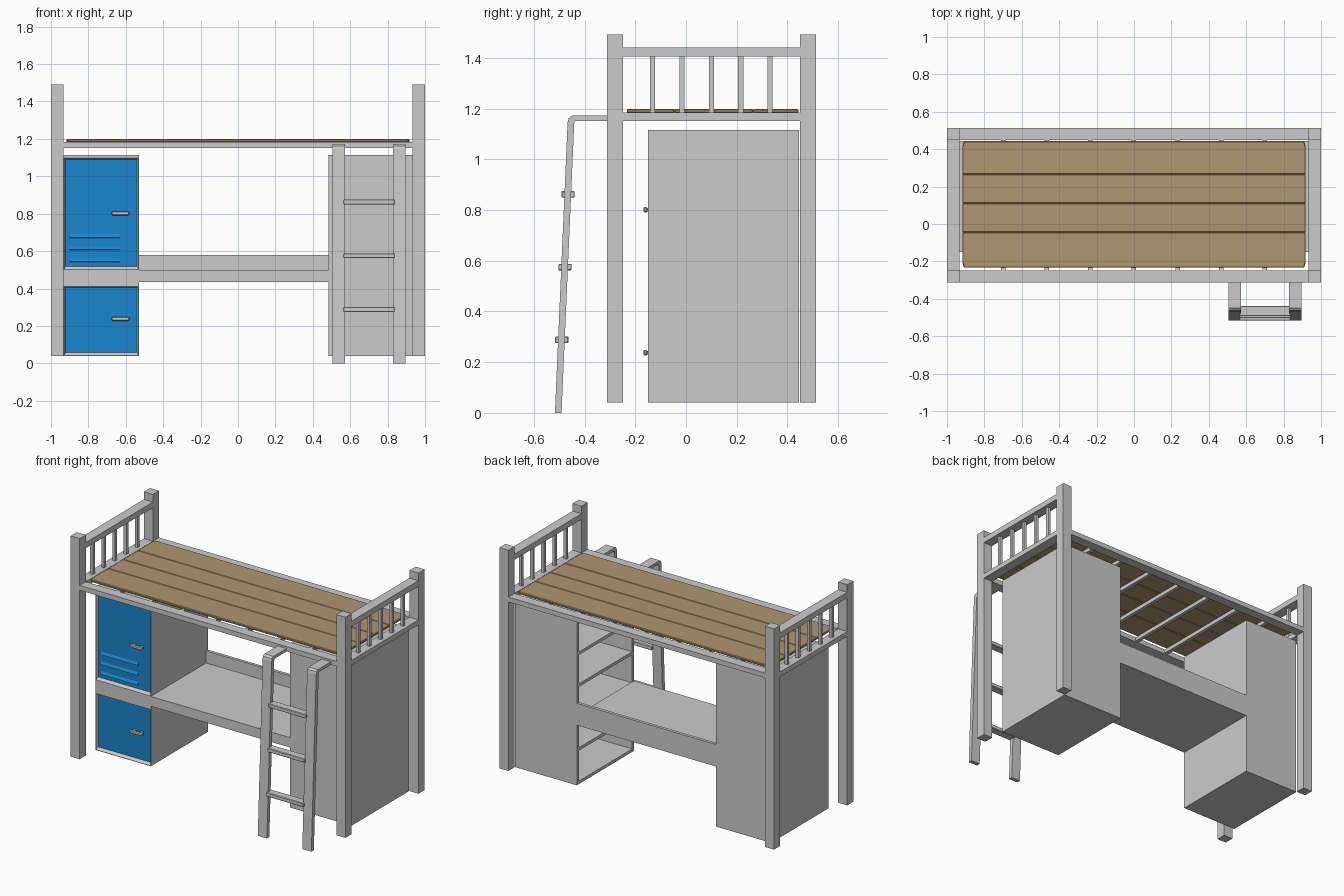
import bpy, bmesh

if "Cube" in bpy.data.objects:
    bpy.data.objects.remove(bpy.data.objects["Cube"])


def finish(name, bm, mats=()):
    bmesh.ops.recalc_face_normals(bm, faces=bm.faces[:])
    me = bpy.data.meshes.new(name)
    bm.to_mesh(me)
    bm.free()
    ob = bpy.data.objects.new(name, me)
    bpy.context.collection.objects.link(ob)
    for m in mats:
        me.materials.append(m)
    return ob


def prism(name, pts, axis, lo, hi, mats=()):
    """Extrude a 2D outline along x (pts are y,z) or z (pts are x,y)."""
    bm = bmesh.new()
    place = (lambda a, b: (lo, a, b)) if axis == 'x' else (lambda a, b: (a, b, lo))
    face = bm.faces.new([bm.verts.new(place(a, b)) for a, b in pts])
    ext = bmesh.ops.extrude_face_region(bm, geom=[face])
    d = (hi - lo, 0, 0) if axis == 'x' else (0, 0, hi - lo)
    bmesh.ops.translate(bm, vec=d, verts=[v for v in ext['geom'] if isinstance(v, bmesh.types.BMVert)])
    return finish(name, bm, mats)


def box(name, x0, x1, y0, y1, z0, z1, mats=()):
    return prism(name, [(x0, y0), (x1, y0), (x1, y1), (x0, y1)], 'z', z0, z1, mats)


def bevel(ob, w, seg=1):
    m = ob.modifiers.new("Bevel", 'BEVEL')
    m.width, m.segments = w, seg
    return ob


def material(name, col):
    m = bpy.data.materials.new(name)
    m.diffuse_color = col
    m.use_nodes = True
    m.node_tree.nodes["Principled BSDF"].inputs["Base Color"].default_value = m.diffuse_color
    return m


grey = material("grey", (0.7, 0.7, 0.7, 1))
blue = material("blue", (0.01, 0.24, 0.61, 1))
wood = material("wood", (0.43, 0.31, 0.17, 1))

# Posts, end rails, head rails and balusters at both ends
YF, YB = (-0.312, -0.248), (0.449, 0.513)
for side, (x0, x1) in (("left", (-1, -0.934)), ("right", (0.934, 1))):
    for pos, (y0, y1) in (("front", YF), ("back", YB)):
        box(f"{side}_{pos}_post", x0, x1, y0, y1, 0.04, 1.492)
    box(f"{side}_end_rail", x0, x1, YF[1], YB[0], 1.152, 1.184)
    box(f"{side}_head_rail", x0, x1, YF[1], YB[0], 1.405, 1.442)
    xc = (x0 + x1) / 2
    for i in range(5):
        y = -0.132 + 0.116 * i
        box(f"{side}_baluster_{i}", xc - .01, xc + .01, y - .01, y + .01, 1.184, 1.405)

# Long bed rails and cross bars
for pos, (y0, y1) in (("front", YF), ("back", YB)):
    box(f"{pos}_bed_rail", -0.934, 0.934, y0, y1, 1.152, 1.184)
for i in range(7):
    x = -0.7 + i * 0.2333
    box(f"cross_bar_{i}", x - .012, x + .012, YF[1], YB[0], 1.158, 1.183)

# Wooden bed boards, outer corners clipped
ys = [-0.233, -0.045, 0.11, 0.265, 0.443]
for i in range(4):
    a, b = ys[i], ys[i + 1]
    ca = 0.03 if i == 0 else 0.0
    cb = 0.03 if i == 3 else 0.0
    half = [(0.918, a + ca)] if not ca else [(0.91, a), (0.918, a + ca)]
    half += [(0.918, b)] if not cb else [(0.918, b - cb), (0.91, b)]
    pts = half + [(-x, y) for x, y in reversed(half)]
    bevel(prism(f"bed_board_{i}", pts, 'z', 1.183, 1.199, [wood]), 0.004)

# Left locker: closed box whose two doors are inset into the front
CY0, CY1, CZ0, CZ1 = -0.15, 0.445, 0.04, 1.115
bm = bmesh.new()
bmesh.ops.create_cube(bm, size=1)
for v in bm.verts:
    v.co = (-0.731 + v.co.x * 0.402, (CY0 + CY1) / 2 + v.co.y * (CY1 - CY0),
            (CZ0 + CZ1) / 2 + v.co.z * (CZ1 - CZ0))
for z in (0.415, 0.5, 1.1):
    bmesh.ops.bisect_plane(bm, geom=bm.verts[:] + bm.edges[:] + bm.faces[:],
                           plane_co=(0, 0, z), plane_no=(0, 0, 1))
bm.normal_update()
doors = [f for f in bm.faces if f.normal.y < -0.9 and
         (f.calc_center_median().z < 0.41 or 0.51 < f.calc_center_median().z < 1.09)]
for f in doors:
    bmesh.ops.inset_region(bm, faces=[f], thickness=0.004)
    bmesh.ops.inset_region(bm, faces=[f], thickness=0.009, depth=-0.015)
    low = min(v.co.z for v in f.verts)
    for v in f.verts:
        if v.co.z < low + 0.001:
            v.co.z += 0.008
    f.material_index = 1
finish("locker", bm, [grey, blue])

# Door vents (downward-facing louvres) and handles
DY = CY0 + 0.015
for i, z in enumerate((0.682, 0.617, 0.553)):
    prism(f"door_vent_{i}", [(DY + .002, z + .012), (DY - .01, z - .008),
                             (DY + .002, z - .012)], 'x', -0.9, -0.63, [blue])
for n, z in (("upper", 0.802), ("lower", 0.238)):
    bevel(box(f"{n}_door_handle", -0.675, -0.58, -0.168, -0.152, z - .011, z + .011), 0.005)
    for k, x in enumerate((-0.655, -0.6)):
        box(f"{n}_handle_stem_{k}", x - .008, x + .008, -0.155, DY, z - .007, z + .007)

# Desk top with raised back strip
box("desk_top", -0.53, 0.485, CY0, CY1, 0.435, 0.5)
box("desk_back_strip", -0.53, 0.485, 0.425, CY1, 0.5, 0.58)

# Right bookcase, open toward the desk
T = 0.02
RX0, RX1 = 0.483, 0.932
box("bookcase_side", RX1 - T, RX1, CY0, CY1, CZ0, CZ1)
box("bookcase_front", RX0, RX1 - T, CY0, CY0 + T, CZ0, CZ1)
box("bookcase_back", RX0, RX1 - T, CY1 - T, CY1, CZ0, CZ1)
for i, z in enumerate((0.05, 0.27, 0.485, 0.69, 0.9, 1.105)):
    box(f"bookcase_shelf_{i}", RX0, RX1 - T, CY0 + T, CY1 - T, z - .01, z + .01)

# Ladder: two bent stiles and three rungs
stile = [(-0.517, 0), (-0.467, 1.145), (-0.463, 1.162), (-0.45, 1.172), (-0.312, 1.172),
         (-0.312, 1.152), (-0.437, 1.152), (-0.441, 1.14), (-0.491, 0)]
for n, x0 in (("left", 0.506), ("right", 0.83)):
    prism(f"ladder_{n}_stile", stile, 'x', x0, x0 + 0.066)
for i, (y, z) in enumerate(((-0.49, 0.288), (-0.477, 0.575), (-0.465, 0.862))):
    bevel(box(f"ladder_rung_{i}", 0.565, 0.837, y - .026, y + .026, z - .013, z + .013), 0.003)
